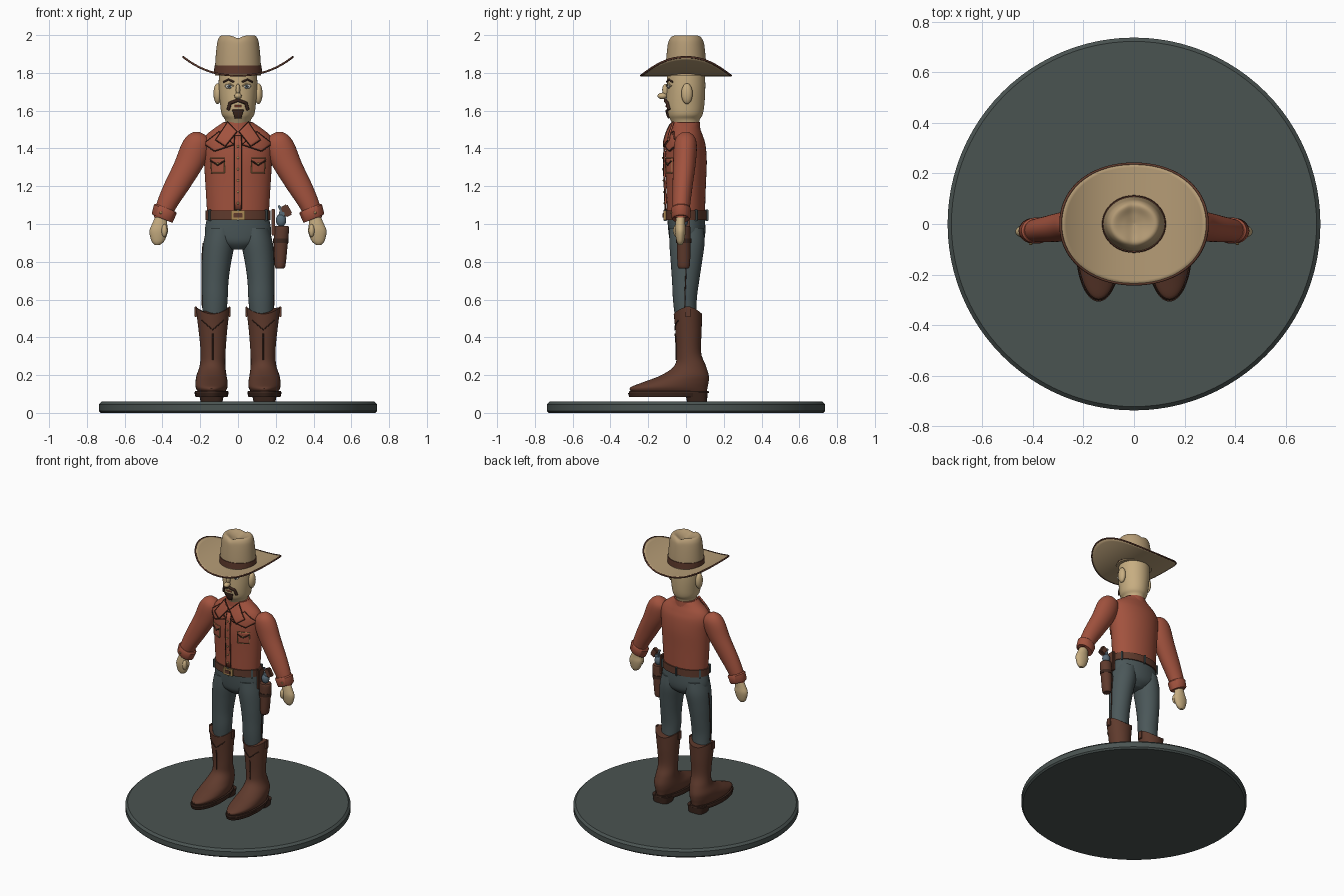
import bpy, bmesh, math
from mathutils import Vector

cube = bpy.data.objects.get("Cube")
if cube:
    bpy.data.objects.remove(cube)


def material(name, *rgb):
    m = bpy.data.materials.new(name)
    m.use_nodes = True
    m.diffuse_color = (*rgb, 1)
    m.node_tree.nodes["Principled BSDF"].inputs["Base Color"].default_value = (*rgb, 1)
    return m


FELT = material("tan_felt", .46, .33, .18)
SKIN = material("skin", .57, .42, .22)
SHIRT = material("rust_cloth", .36, .085, .048)
DENIM = material("slate_denim", .07, .096, .1)
SLATE = material("base_slate", .068, .087, .083)
LEATHER = material("brown_leather", .115, .043, .026)
DARK = material("dark_brown", .045, .02, .013)
BRASS = material("brass", .4, .25, .09)
STEEL = material("blue_steel", .1, .15, .19)
WHITE = material("eye_white", .6, .56, .48)


def finish(name, bm, mat, angle=40):
    bmesh.ops.recalc_face_normals(bm, faces=bm.faces)
    me = bpy.data.meshes.new(name)
    bm.to_mesh(me)
    bm.free()
    me.materials.append(mat)
    me.shade_smooth()
    me.set_sharp_from_angle(angle=math.radians(angle))
    ob = bpy.data.objects.new(name, me)
    bpy.context.collection.objects.link(ob)
    return ob


def smooth(rings, k=5):
    """Fill in rings along a spline through the given ones."""
    out, last = [], len(rings) - 1
    for i in range(last):
        quad = [rings[max(0, min(last, i + j))] for j in (-1, 0, 1, 2)]
        for s in range(k):
            t = s / k
            out.append(tuple(b + .5 * t * (c - a + t * (2*a - 5*b + 4*c - d + t * (3*b - 3*c + d - a)))
                             for a, b, c, d in zip(*quad)))
    return out + [rings[-1]]


def loft(name, rings, mat, e=1, n=48, warp=None, caps=True):
    """Skin over horizontal ovals, each (z, centre x, centre y, radius x, radius y)."""
    bm, rows = bmesh.new(), []
    for z, cx, cy, rx, ry in rings:
        row = []
        for i in range(n):
            c, s = math.cos(math.tau * i / n), math.sin(math.tau * i / n)
            x = cx + rx * math.copysign(abs(c) ** e, c)
            y = cy + ry * math.copysign(abs(s) ** e, s)
            row.append(bm.verts.new((x, y, warp(x, y, z) if warp else z)))
        rows.append(row)
    for a, b in zip(rows, rows[1:]):
        for i in range(n):
            j = (i + 1) % n
            bm.faces.new((a[i], a[j], b[j], b[i]))
    if caps:
        bm.faces.new(rows[0])
        bm.faces.new(rows[-1])
    return finish(name, bm, mat)


def blob(name, loc, size, mat):
    bm = bmesh.new()
    bmesh.ops.create_uvsphere(bm, u_segments=24, v_segments=14, radius=1)
    bmesh.ops.scale(bm, vec=size, verts=bm.verts)
    bmesh.ops.translate(bm, vec=loc, verts=bm.verts)
    return finish(name, bm, mat)


def box(name, loc, size, mat, tilt=0):
    bm = bmesh.new()
    bmesh.ops.create_cube(bm, size=1)
    bmesh.ops.scale(bm, vec=size, verts=bm.verts)
    bmesh.ops.bevel(bm, geom=bm.edges[:], offset=min(size) * .2, segments=2, affect='EDGES')
    ob = finish(name, bm, mat)
    ob.location, ob.rotation_euler = loc, (0, tilt, 0)
    return ob


def cord(name, points, mat, r=.0035, closed=False):
    cu = bpy.data.curves.new(name, 'CURVE')
    cu.dimensions, cu.bevel_depth, cu.bevel_resolution, cu.use_fill_caps = '3D', r, 2, True
    sp = cu.splines.new('POLY')
    sp.points.add(len(points) - 1)
    for p, co in zip(sp.points, points):
        p.co = (*co, 1)
    sp.use_cyclic_u = closed
    cu.materials.append(mat)
    ob = bpy.data.objects.new(name, cu)
    bpy.context.collection.objects.link(ob)
    return ob


def front(rings, x, z, off=0):
    """Point on the front of a loft at x and z."""
    z2 = max(rings[0][0], min(rings[-1][0], z))
    for a, b in zip(rings, rings[1:]):
        if z2 <= b[0]:
            break
    t = (z2 - a[0]) / (b[0] - a[0])
    _, cx, cy, rx, ry = (p + (q - p) * t for p, q in zip(a, b))
    u = min(1, abs(x - cx) / rx)
    return Vector((x, cy - ry * math.sqrt(1 - u * u) - off, z))


def trim(name, rings, pts, mat, r=.0035, off=.002):
    """Cord following the front of a loft through (x, z) points."""
    line = [front(rings, a[0] + (b[0]-a[0]) * i/8, a[1] + (b[1]-a[1]) * i/8, off)
            for a, b in zip(pts, pts[1:]) for i in range(9)]
    return cord(name, line, mat, r)


def patch(name, rings, corners, mat, off=.006, edge=None, n=8):
    """Four-cornered plate laid over the front of a loft."""
    a, b, c, d = (Vector(p) for p in corners)
    bm = bmesh.new()
    grid = [[bm.verts.new(front(rings, *a.lerp(b, i/n).lerp(d.lerp(c, i/n), j/n), off))
             for i in range(n + 1)] for j in range(n + 1)]
    for j in range(n):
        for i in range(n):
            bm.faces.new((grid[j][i], grid[j][i+1], grid[j+1][i+1], grid[j+1][i]))
    ob = finish(name, bm, mat)
    mod = ob.modifiers.new("thickness", 'SOLIDIFY')
    mod.thickness, mod.offset = .009, 0
    if edge:
        trim(name + "_piping", rings, [*corners, corners[0]], edge, .0025, off + .005)
    return ob


# Round base
loft("base", [(0, 0, 0, .727, .727), (.01, 0, 0, .737, .737), (.045, 0, 0, .737, .737),
              (.06, 0, 0, .722, .722)], SLATE, n=96)

# Torso, belt and hips
torso = smooth([(1.05, 0, 0, .163, .1), (1.2, 0, 0, .172, .105), (1.33, 0, 0, .18, .11),
                (1.42, 0, 0, .185, .103), (1.47, 0, 0, .168, .088), (1.51, 0, 0, .12, .073), (1.54, 0, 0, .075, .068)])
loft("shirt", torso, SHIRT)
loft("collar_band", [(1.49, 0, 0, .083, .077), (1.54, 0, 0, .077, .073)], SHIRT)
loft("hips", smooth([(.865, 0, 0, .05, .05), (.9, 0, .004, .14, .085), (.95, 0, .005, .175, .097),
                     (1.04, 0, 0, .163, .1)]), DENIM)
loft("belt", [(1.022, 0, 0, .172, .109), (1.072, 0, 0, .172, .109)], LEATHER)
box("buckle", (0, -.112, 1.046), (.075, .016, .05), BRASS)
box("buckle_centre", (0, -.12, 1.046), (.045, .008, .024), LEATHER)
for i in range(6):
    a = math.tau * (i + .5) / 6
    loop = box("belt_loop", (.172 * math.cos(a), .109 * math.sin(a), 1.046), (.012, .018, .062), DENIM)
    loop.rotation_euler.z = math.atan2(.172 * math.sin(a), .109 * math.cos(a)) + math.pi / 2

# Shirt front
patch("placket", torso, [(-.018, 1.075), (.018, 1.075), (.018, 1.47), (-.018, 1.47)], SHIRT, edge=DARK)
for i in range(6):
    z = 1.11 + i * .06
    blob("button", front(torso, 0, z, .013), (.006, .004, .006), BRASS)

# Head and face
head = smooth([(1.5, 0, .005, .06, .06), (1.55, 0, -.005, .068, .077), (1.58, 0, -.004, .086, .092),
               (1.63, 0, -.003, .094, .1), (1.72, 0, 0, .102, .102), (1.83, 0, 0, .1, .1)])
loft("head", head, SKIN)
blob("nose_bridge", (0, -.108, 1.71), (.012, .018, .032), SKIN)
blob("nose_tip", (0, -.125, 1.678), (.02, .026, .017), SKIN)
trim("moustache", head, [(-.052, 1.605), (-.042, 1.64), (0, 1.656), (.042, 1.64), (.052, 1.605)], DARK, .009, .005)
patch("goatee", head, [(-.03, 1.605), (.03, 1.605), (.016, 1.56), (-.016, 1.56)], DARK, .004)
trim("lip", head, [(-.018, 1.624), (.018, 1.624)], SHIRT, .005)

for s, side in ((1, "left_"), (-1, "right_")):
    # Face halves
    eye = front(head, s * .046, 1.728)
    blob(side + "ear", (s * .108, .005, 1.69), (.022, .03, .055), SKIN)
    blob(side + "eye", eye, (.022, .007, .012), WHITE)
    blob(side + "iris", eye + Vector((0, -.006, 0)), (.009, .003, .009), STEEL)
    blob(side + "pupil", eye + Vector((0, -.0085, 0)), (.004, .002, .004), DARK)
    trim(side + "eyelid", head, [(s * .024, 1.73), (s * .046, 1.744), (s * .07, 1.73)], SKIN, .004, .004)
    trim(side + "brow", head, [(s * .022, 1.752), (s * .05, 1.765), (s * .076, 1.752)], DARK, .005)

    # Collar wing, yoke and pocket
    patch(side + "yoke", torso, [(s * .02, 1.42), (s * .125, 1.385), (s * .182, 1.425), (s * .1, 1.49)],
          SHIRT, .004, DARK)
    patch(side + "collar", torso, [(s * .004, 1.49), (s * .068, 1.41), (s * .12, 1.445), (s * .055, 1.54)],
          SHIRT, .018, DARK)
    patch(side + "pocket", torso, [(s * .072, 1.27), (s * .14, 1.27), (s * .145, 1.35), (s * .07, 1.35)],
          SHIRT, .003, BRASS)
    trim(side + "pocket_flap", torso, [(s * .07, 1.335), (s * .107, 1.312), (s * .145, 1.335)], DARK, .004, .009)
    blob(side + "pocket_button", front(torso, s * .107, 1.32, .012), (.006, .004, .006), BRASS)

    # Arm, cuff and hand
    arm = smooth([(1.035, s * .4, -.027, .045, .04), (1.1, s * .376, -.025, .058, .047), (1.2, s * .323, -.018, .073, .053),
                  (1.325, s * .255, -.008, .082, .06), (1.42, s * .222, -.003, .078, .06),
                  (1.465, s * .218, -.002, .052, .045), (1.488, s * .22, 0, .015, .014)])
    loft(side + "sleeve", arm, SHIRT)
    tilt = lambda x, y, z: z + (abs(x) - .4) * .4
    loft(side + "cuff", [(1.027, s * .4, -.027, .052, .045), (1.035, s * .4, -.027, .056, .05),
                         (1.085, s * .385, -.026, .06, .052), (1.093, s * .382, -.026, .053, .047)], SHIRT, warp=tilt)
    blob(side + "cuff_button", (s * .408, -.079, 1.06), (.007, .004, .007), BRASS)
    loft(side + "hand", smooth([(.89, s * .427, -.03, .014, .01), (.91, s * .424, -.03, .034, .02),
                                (.96, s * .42, -.03, .049, .028), (1, s * .415, -.03, .04, .026),
                                (1.06, s * .4, -.027, .027, .022)]), SKIN)
    blob(side + "thumb", (s * .39, -.05, .965), (.016, .018, .034), SKIN)

    # Trouser leg and outer seam
    leg = smooth([(.5, s * .125, 0, .06, .058), (.6, s * .122, -.006, .067, .063), (.7, s * .12, -.002, .07, .072),
                  (.8, s * .113, .002, .077, .083), (.9, s * .1, .005, .083, .093), (.98, s * .09, .003, .075, .09)])
    loft(side + "trouser_leg", leg, DENIM)
    cord(side + "seam", [(r[1] + s * (r[3] + .001), r[2], r[0]) for r in leg[3:-5]], DARK, .003)

    # Boot with scalloped top, stitching, sole and heel
    boot = smooth([(.112, s * .14, -.09, .072, .2), (.135, s * .14, -.09, .084, .204), (.165, s * .14, -.05, .085, .17),
                   (.2, s * .14, -.005, .079, .125), (.25, s * .135, .022, .068, .083), (.32, s * .132, .015, .066, .065),
                   (.44, s * .133, .013, .076, .07), (.542, s * .134, .01, .09, .075)])
    scallop = lambda x, y, z: z + max(0, z - .46) * (((abs(x) - .134) / .09) ** 2 - .5) * .45
    loft(side + "boot", boot, LEATHER, warp=scallop)
    trim(side + "boot_stitch", boot, [(s * .134, .28), (s * .134, .42)], DARK, .003)
    trim(side + "boot_chevron", boot, [(s * .075, .49), (s * .134, .44), (s * .193, .49)], DARK, .003)
    for d in (-1, 1):
        box(side + "pull_strap", (s * .134 + d * .089, .01, .535), (.012, .03, .055), LEATHER)
    loft(side + "welt", [(.104, s * .14, -.09, .09, .212), (.116, s * .14, -.09, .088, .21)], DARK)
    loft(side + "sole", [(.084, s * .14, -.1, .085, .2), (.105, s * .14, -.1, .09, .207)], DARK)
    loft(side + "heel", [(.06, s * .14, .058, .058, .053), (.108, s * .14, .055, .068, .06)], DARK, e=.6)

# Holster and revolver
loft("holster", smooth([(.765, .222, -.012, .022, .026), (.785, .223, -.012, .029, .033), (.88, .226, -.012, .036, .036),
                        (.97, .23, -.013, .04, .037), (.99, .228, -.013, .037, .034)]), LEATHER)
loft("holster_band", [(.9, .226, -.012, .04, .04), (.922, .227, -.012, .041, .04)], DARK)
box("holster_strap", (.187, -.01, 1.01), (.02, .06, .14), LEATHER)
blob("revolver_cylinder", (.228, -.012, 1.02), (.027, .024, .035), STEEL)
box("revolver_frame", (.232, -.012, 1.045), (.035, .028, .05), STEEL, .2)
box("revolver_grip", (.256, -.012, 1.07), (.042, .034, .062), LEATHER, -.5)
box("revolver_hammer", (.222, -.012, 1.085), (.014, .012, .03), STEEL, -.5)

# Hat: crown with a dished top, band, and a brim rolled up at the sides
dish = lambda x, y, z: z - max(0, z - 1.95) * .3 * math.exp(-(x / .025) ** 2)
loft("hat_crown", smooth([(1.785, 0, 0, .123, .11), (1.86, 0, 0, .12, .106), (1.94, 0, 0, .113, .098),
                          (1.98, 0, 0, .104, .09), (1.998, 0, 0, .085, .072), (1.985, 0, 0, .045, .04),
                          (1.975, 0, 0, .004, .004)]), FELT, warp=dish)
loft("hat_band", [(1.795, 0, 0, .127, .114), (1.838, 0, 0, .125, .112)], LEATHER)
roll = lambda x, y, z: z + .098 * (abs(x) / .29) ** 2.3
brim = loft("hat_brim", [(1.786, 0, 0, .1 + .019 * i, .09 + .0148 * i) for i in range(11)], FELT,
            e=.94, n=72, warp=roll, caps=False)
solid = brim.modifiers.new("thickness", 'SOLIDIFY')
solid.thickness, solid.offset = .008, 0
cord("brim_edge", [v.co.copy() for v in brim.data.vertices[-72:]], LEATHER, .0055, True)
